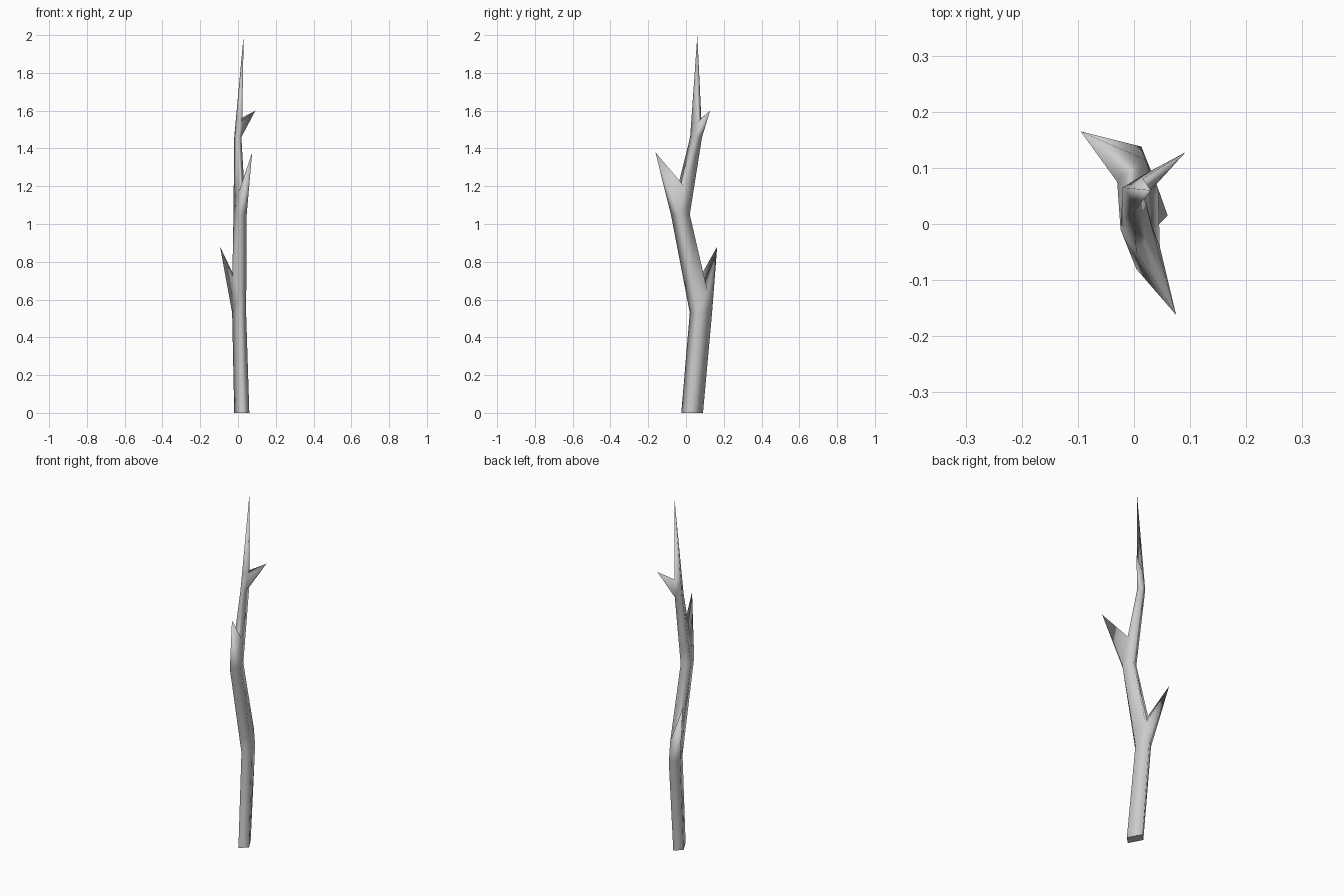
import bpy, bmesh
from mathutils import Vector

if "Cube" in bpy.data.objects:
    bpy.data.objects.remove(bpy.data.objects["Cube"])

# Trunk sections: height and four xy corners, ordered front, right, back, left
sections = [
    (0.00, [(0.02, -0.025), (0.06, 0.015), (0.018, 0.09), (-0.02, 0.05)]),
    (0.53, [(0.008, 0.02), (0.043, 0.063), (0.013, 0.138), (-0.031, 0.098)]),
    (1.05, [(0.004, -0.08), (0.046, -0.04), (0.02, 0.02), (-0.024, -0.01)]),
    (1.46, [(0.0, 0.022), (0.018, 0.047), (0.012, 0.085), (-0.02, 0.065)]),
]
top = Vector((0.03, 0.06, 2.0))

# Twig growing from each section: (side, two crotch corners, tip)
twigs = {
    1: (2, [(0.02, 0.115, 0.64), (-0.03, 0.075, 0.72)], (-0.095, 0.165, 0.88)),
    2: (0, [(0.004, -0.05, 1.17), (0.033, -0.01, 1.2)], (0.075, -0.162, 1.38)),
    3: (1, [(0.022, 0.055, 1.535), (0.016, 0.081, 1.56)], (0.092, 0.128, 1.6)),
}

bm = bmesh.new()


def quad_strip(a, b, skip=None):
    for i in range(4):
        if i != skip:
            j = (i + 1) % 4
            bm.faces.new((a[i], a[j], b[j], b[i]))


rings = [[Vector((x, y, z)) for x, y in pts] for z, pts in sections]
prev = None
for k, ring in enumerate(rings):
    verts = [bm.verts.new(p) for p in ring]
    if prev:
        quad_strip(prev, verts)
    else:
        bm.faces.new(verts[::-1])          # cut base
    if k in twigs:
        side, crotch, tip = twigs[k]
        nxt = rings[k + 1] if k + 1 < len(rings) else [top] * 4
        upper = [p.lerp(q, 0.18) for p, q in zip(ring, nxt)]
        j = (side + 1) % 4
        upper[side], upper[j] = Vector(crotch[0]), Vector(crotch[1])
        up = [bm.verts.new(p) for p in upper]
        quad_strip(verts, up, side)
        # pointed twig over the open side
        t = bm.verts.new(tip)
        loop = [verts[side], verts[j], up[j], up[side]]
        for n in range(4):
            bm.faces.new((loop[n], loop[(n + 1) % 4], t))
        verts = up
    prev = verts

# Pointed trunk top
apex = bm.verts.new(top)
for i in range(4):
    bm.faces.new((prev[i], prev[(i + 1) % 4], apex))

bmesh.ops.recalc_face_normals(bm, faces=bm.faces)
for f in bm.faces:
    f.smooth = True
for e in bm.edges:
    if all(v.co.z < 0.001 for v in e.verts):
        e.smooth = False                   # crisp rim on the base

mesh = bpy.data.meshes.new("branch")
bm.to_mesh(mesh)
bm.free()
bpy.context.collection.objects.link(bpy.data.objects.new("branch", mesh))
